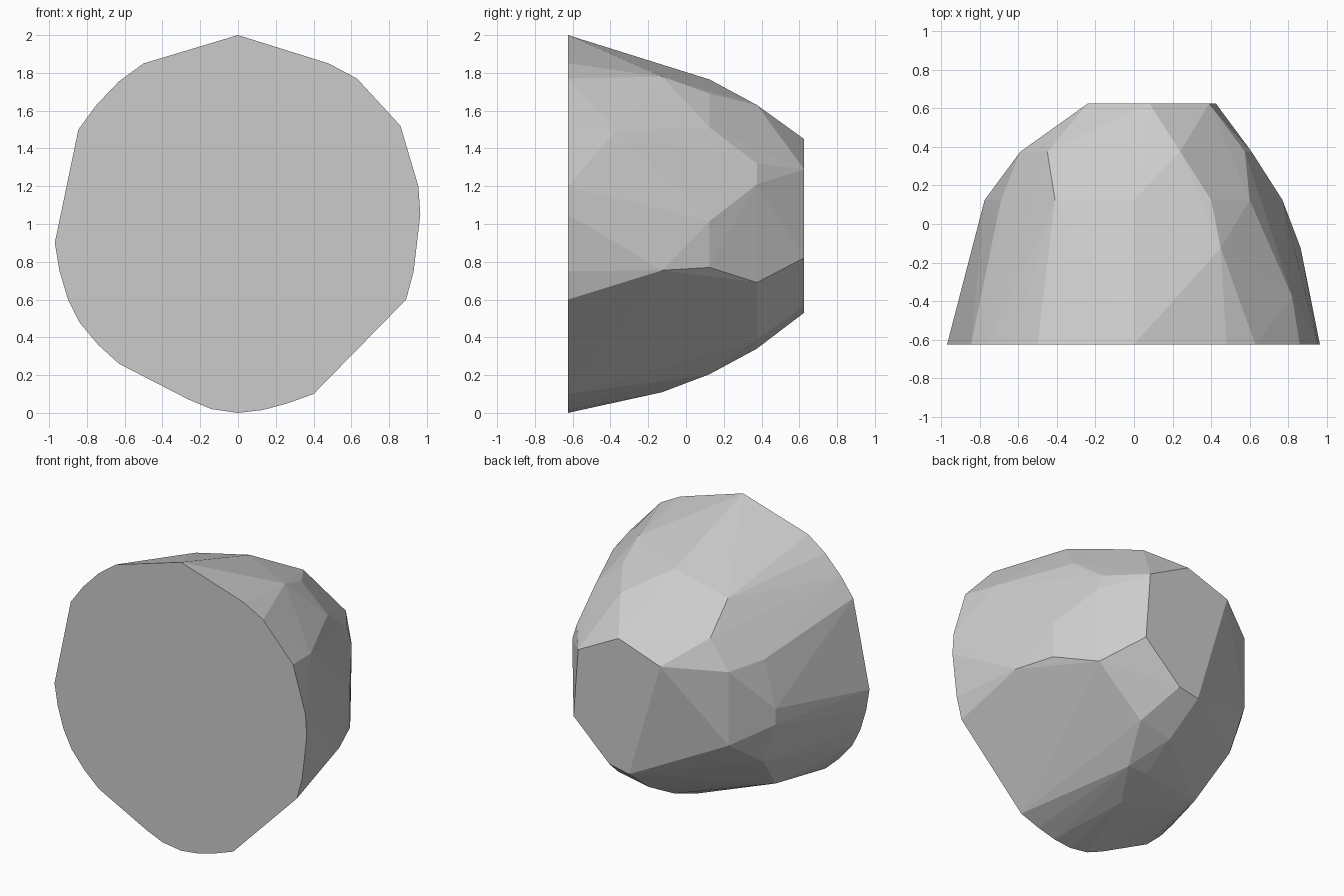
import bpy, bmesh

# Outline (x, z) of the flat cut front
front = [(0, 2), (.48, 1.85), (.63, 1.77), (.86, 1.52), (.955, 1.2), (.965, 1.05),
         (.93, .75), (.89, .6), (.4, .1), (.26, .05), (.13, .015), (0, 0),
         (-.14, .02), (-.26, .07), (-.63, .26), (-.74, .36), (-.84, .48), (-.9, .6),
         (-.945, .75), (-.97, .9), (-.845, 1.5), (-.75, 1.63), (-.63, 1.755), (-.5, 1.85)]

# Sparse facet corners on each slice behind it, shrinking towards the flat back
slices = {
    -.625: front,
    -.375: [(.82, 1.49)],
    -.125: [(.45, 1.78), (.865, .755), (0, .11), (-.6, .34)],
    .125: [(0, 1.765), (.4, 1.69), (.6, 1.51), (.77, 1.015), (.77, .77), (.15, .205),
           (0, .205), (-.68, .61), (-.775, .89), (-.775, 1.0), (-.69, 1.32), (-.41, 1.67)],
    .375: [(.24, 1.63), (.575, 1.32), (.61, 1.21), (.6, .69), (.26, .385), (.02, .34),
           (-.59, .79), (-.59, 1.3), (-.45, 1.5)],
    .625: [(-.24, 1.34), (.08, 1.45), (.39, 1.29), (.425, .82), (.15, .56), (0, .53)],
}

# Faceted rock: convex skin over the slices
bm = bmesh.new()
for y, ring in slices.items():
    for x, z in ring:
        bm.verts.new((x, y, z))
res = bmesh.ops.convex_hull(bm, input=bm.verts[:])
bmesh.ops.delete(bm, geom=[v for v in bm.verts if not v.link_faces], context='VERTS')
# Merge the coplanar triangles into clean flat facets
bmesh.ops.dissolve_limit(bm, angle_limit=.02, verts=bm.verts[:], edges=bm.edges[:])
bmesh.ops.recalc_face_normals(bm, faces=bm.faces[:])

mesh = bpy.data.meshes.new("faceted_rock")
bm.to_mesh(mesh)
bm.free()
bpy.context.collection.objects.link(bpy.data.objects.new("faceted_rock", mesh))
